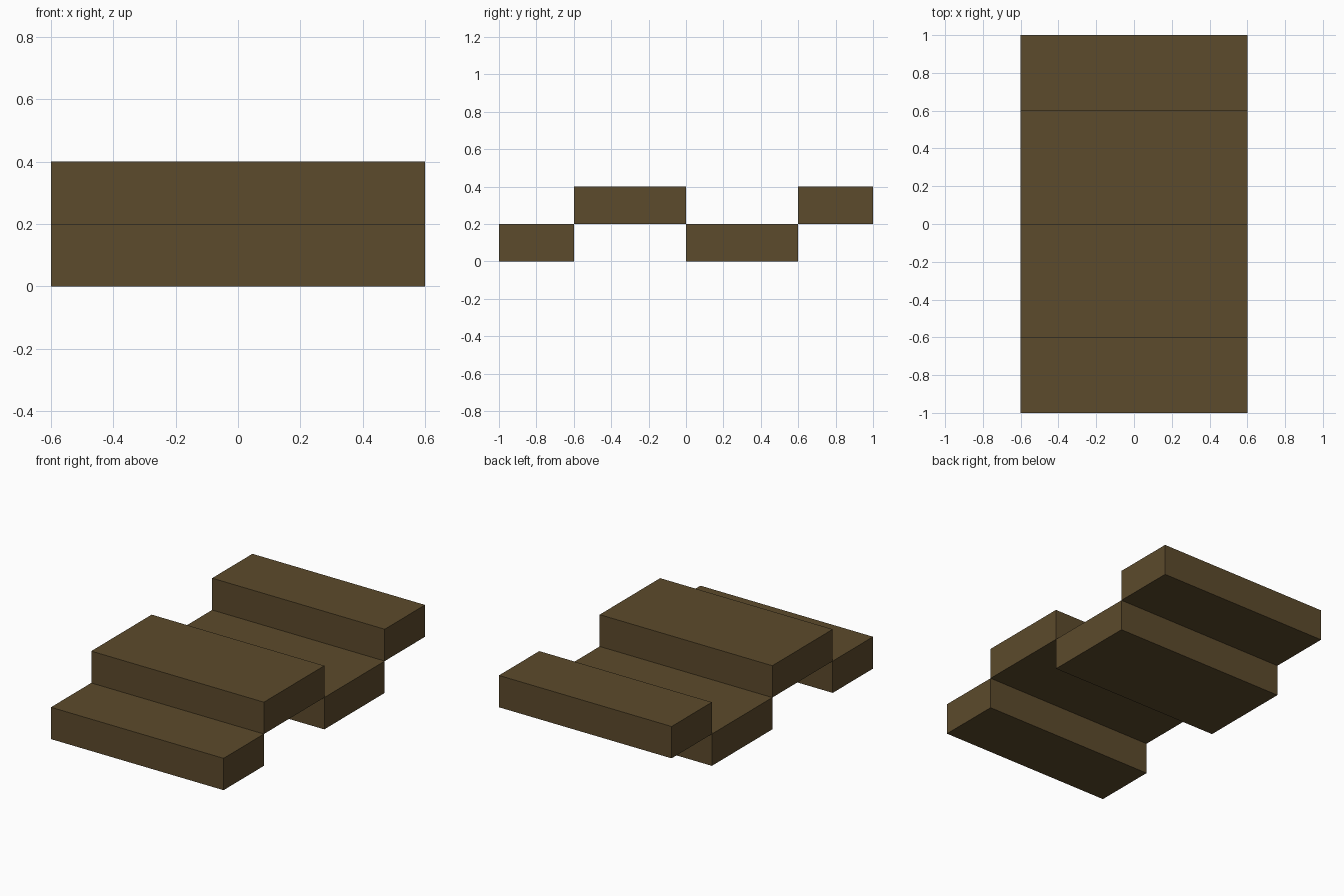
import bpy
import bmesh
from mathutils import Matrix, Vector

if "Cube" in bpy.data.objects:
    bpy.data.objects.remove(bpy.data.objects["Cube"])

brown = bpy.data.materials.new("dark_brown")
brown.diffuse_color = (0.107, 0.069, 0.025, 1.0)
brown.use_nodes = True
brown.node_tree.nodes["Principled BSDF"].inputs["Base Color"].default_value = brown.diffuse_color

WIDTH, THICK = 1.2, 0.2


def slab(name, y0, y1, z0):
    """Full-width box from y0 to y1, resting at height z0."""
    bm = bmesh.new()
    bmesh.ops.create_cube(bm, size=1.0)
    centre = Vector((0, (y0 + y1) / 2, z0 + THICK / 2))
    size = Vector((WIDTH, y1 - y0, THICK))
    bm.transform(Matrix.LocRotScale(centre, None, size))
    mesh = bpy.data.meshes.new(name)
    bm.to_mesh(mesh)
    bm.free()
    mesh.materials.append(brown)
    bpy.context.collection.objects.link(bpy.data.objects.new(name, mesh))


# Alternating low and high slabs, meeting edge to edge
slab("front_low_slab", -1.0, -0.6, 0.0)
slab("front_high_slab", -0.6, 0.0, THICK)
slab("back_low_slab", 0.0, 0.6, 0.0)
slab("back_high_slab", 0.6, 1.0, THICK)
